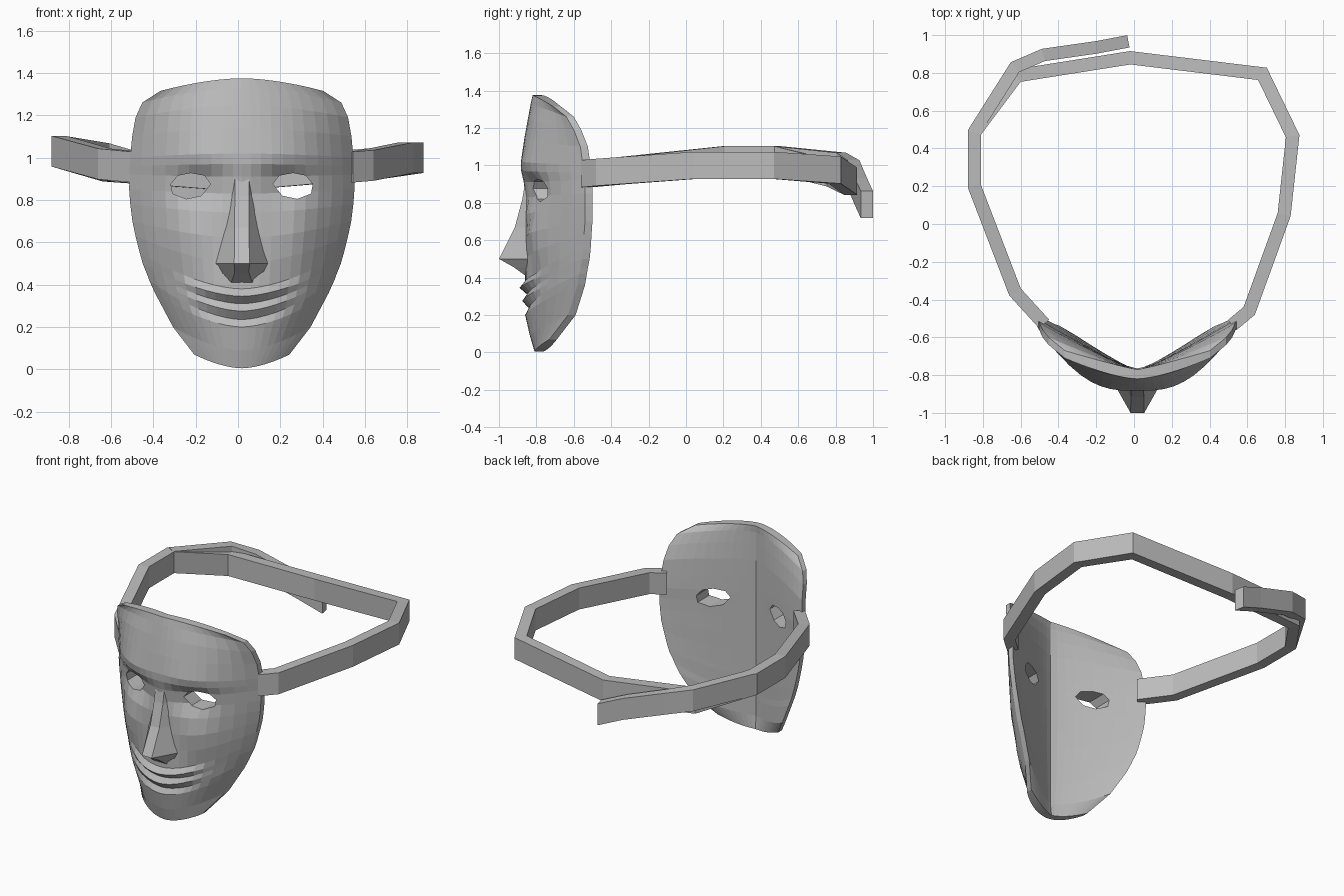
import bpy, bmesh, math
from mathutils import Vector

if "Cube" in bpy.data.objects:
    bpy.data.objects.remove(bpy.data.objects["Cube"], do_unlink=True)

CENTRE_X = 0.018

grey = bpy.data.materials.new("plain_grey")
grey.use_nodes = True
grey.diffuse_color = (0.5, 0.5, 0.5, 1)
grey.node_tree.nodes["Principled BSDF"].inputs["Base Color"].default_value = grey.diffuse_color


def make_object(name, bm):
    """Turn a bmesh into a flat shaded object with the shared material."""
    bmesh.ops.recalc_face_normals(bm, faces=bm.faces)
    mesh = bpy.data.meshes.new(name)
    bm.to_mesh(mesh)
    bm.free()
    mesh.materials.append(grey)
    obj = bpy.data.objects.new(name, mesh)
    bpy.context.collection.objects.link(obj)
    return obj


def loft(name, sections):
    """Skin a list of closed sections and cap both ends."""
    bm = bmesh.new()
    rings = [[bm.verts.new(p) for p in section] for section in sections]
    for a, b in zip(rings, rings[1:]):
        for i in range(len(a)):
            j = (i + 1) % len(a)
            bm.faces.new((a[i], a[j], b[j], b[i]))
    bm.faces.new(rings[0])
    bm.faces.new(rings[-1])
    return make_object(name, bm)


def bump(x, z, cx, cz, rx, rz):
    return math.exp(-((x - cx) / rx) ** 2 - ((z - cz) / rz) ** 2)


# Face rows: centre height, edge height, half width, edge depth, centre depth, lip relief
ROWS = [
    (0.005, 0.07, 0.225, -0.73, -0.81, 0),
    (0.09, 0.2, 0.325, -0.63, -0.835, 0),
    (0.2, 0.36, 0.41, -0.58, -0.86, 0),
    (0.235, 0.42, 0.437, -0.57, -0.86, 0.02),
    (0.275, 0.45, 0.448, -0.565, -0.86, -0.015),
    (0.31, 0.475, 0.458, -0.56, -0.86, 0.01),
    (0.345, 0.5, 0.468, -0.555, -0.86, -0.03),
    (0.38, 0.55, 0.482, -0.55, -0.86, 0),
    (0.5, 0.63, 0.502, -0.545, -0.86, 0),
    (0.62, 0.7, 0.517, -0.54, -0.86, 0),
    (0.74, 0.78, 0.527, -0.54, -0.86, 0),
    (0.83, 0.85, 0.532, -0.54, -0.86, 0),
    (0.91, 0.92, 0.531, -0.54, -0.87, 0),
    (0.97, 0.96, 0.529, -0.545, -0.88, 0),
    (1.02, 1.0, 0.527, -0.55, -0.88, 0),
    (1.14, 1.1, 0.518, -0.565, -0.865, 0),
    (1.25, 1.19, 0.502, -0.6, -0.845, 0),
    (1.33, 1.26, 0.47, -0.64, -0.83, 0),
    (1.375, 1.315, 0.385, -0.71, -0.82, 0),
]
HALF = [0.08, 0.17, 0.27, 0.37, 0.47, 0.57, 0.68, 0.8, 0.9, 1]
COLUMNS = [-t for t in reversed(HALF)] + [0] + HALF


def face_point(row, column, back):
    zc, ze, half, ye, yc, lip = row
    t = abs(column)
    x = half * t
    z = zc + (ze - zc) * t ** 1.7
    if back:
        # Shallow V-shaped hollow on the inside
        hollow = min(max(yc + 0.05, -0.775), -0.765)
        y = hollow + (ye + 0.04 - hollow) * t ** 1.15
    else:
        power = 2.3 - 0.8 * min(max((zc - 1.2) / 0.17, 0), 1)
        y = yc + (ye - yc) * t ** power
        y += lip * max(0, 1 - (t / 0.62) ** 2)
        y += 0.05 * bump(x, z, 0.2, 0.87, 0.12, 0.075)      # eye socket
        y -= 0.015 * bump(x, z, 0.22, 1.0, 0.16, 0.05)      # brow
        y -= 0.025 * bump(x, z, 0.27, 0.62, 0.1, 0.12)      # cheek
        y += 0.02 * bump(x, z, 0.2, 0.46, 0.06, 0.06)       # smile fold
    return (CENTRE_X + math.copysign(x, column), y, z)


# Mask shell: front and back grids joined by a rim
bm = bmesh.new()
grids = [[[bm.verts.new(face_point(r, c, back)) for c in COLUMNS] for r in ROWS]
         for back in (False, True)]
for grid in grids:
    for low, high in zip(grid, grid[1:]):
        for i in range(len(COLUMNS) - 1):
            bm.faces.new((low[i], low[i + 1], high[i + 1], high[i]))


def border(grid):
    right = [row[-1] for row in grid[1:-1]]
    left = [row[0] for row in grid[1:-1]]
    return grid[0] + right + grid[-1][::-1] + left[::-1]


front, rear = border(grids[0]), border(grids[1])
for i in range(len(front)):
    j = (i + 1) % len(front)
    bm.faces.new((front[i], front[j], rear[j], rear[i]))
mask = make_object("mask_shell", bm)

# Eye openings
EYE = [(-0.095, 0.01), (-0.065, 0.05), (0, 0.062), (0.06, 0.05),
       (0.093, 0.01), (0.085, -0.035), (0.02, -0.06), (-0.05, -0.045)]
for side in (-1, 1):
    cutter = loft("eye_cutter", [[(CENTRE_X + side * (0.242 + x), y, 0.865 + z) for x, z in EYE]
                                 for y in (-1.2, -0.3)])
    cutter.hide_render = True
    cut = mask.modifiers.new("eye_hole", "BOOLEAN")
    cut.operation = "DIFFERENCE"
    cut.solver = "EXACT"
    cut.object = cutter
    bpy.context.view_layer.objects.active = mask
    bpy.ops.object.modifier_apply(modifier=cut.name)
    bpy.data.objects.remove(cutter, do_unlink=True)

# Nose: height, ridge half width, ridge depth, wing half width
NOSE = [(0.9, 0.033, -0.862, 0.05), (0.82, 0.033, -0.875, 0.062), (0.67, 0.034, -0.915, 0.095),
        (0.5, 0.036, -1.0, 0.135), (0.455, 0.034, -0.92, 0.115), (0.41, 0.05, -0.858, 0.065)]
loft("nose", [[(CENTRE_X - wing, -0.825, z), (CENTRE_X - ridge, y, z),
               (CENTRE_X + ridge, y, z), (CENTRE_X + wing, -0.825, z)]
              for z, ridge, y, wing in NOSE])


def strap(name, path, thick=0.07, tall=0.145):
    """Sweep an upright rectangle along a path with mitred corners."""
    points = [Vector(p) for p in path]
    sections = []
    for i, p in enumerate(points):
        before = (p - points[i - 1]) if i else (points[1] - p)
        after = (points[i + 1] - p) if i < len(points) - 1 else before
        n1, n2 = [Vector((-d.y, d.x, 0)).normalized() for d in (before, after)]
        normal = (n1 + n2).normalized()
        offset = normal * (thick / 2 / max(normal.dot(n1), 0.5))
        up = Vector((0, 0, tall / 2))
        sections.append([p + offset + up, p - offset + up, p - offset - up, p + offset - up])
    return loft(name, sections)


# Head strap around the back, and its loose overlapping end
strap("head_strap", [
    (0.52, -0.535, 0.955), (0.61, -0.46, 0.963), (0.795, 0.05, 1.0), (0.84, 0.465, 1.0),
    (0.68, 0.795, 0.975), (-0.02, 0.88, 0.915), (-0.62, 0.785, 0.96),
    (-0.845, 0.485, 1.03), (-0.845, 0.2, 1.03), (-0.63, -0.36, 0.97), (-0.475, -0.53, 0.955)])
strap("strap_tail", [
    (-0.845, 0.49, 1.03), (-0.63, 0.83, 0.995), (-0.48, 0.895, 0.955),
    (-0.2, 0.935, 0.86), (-0.03, 0.967, 0.79)], thick=0.066)
